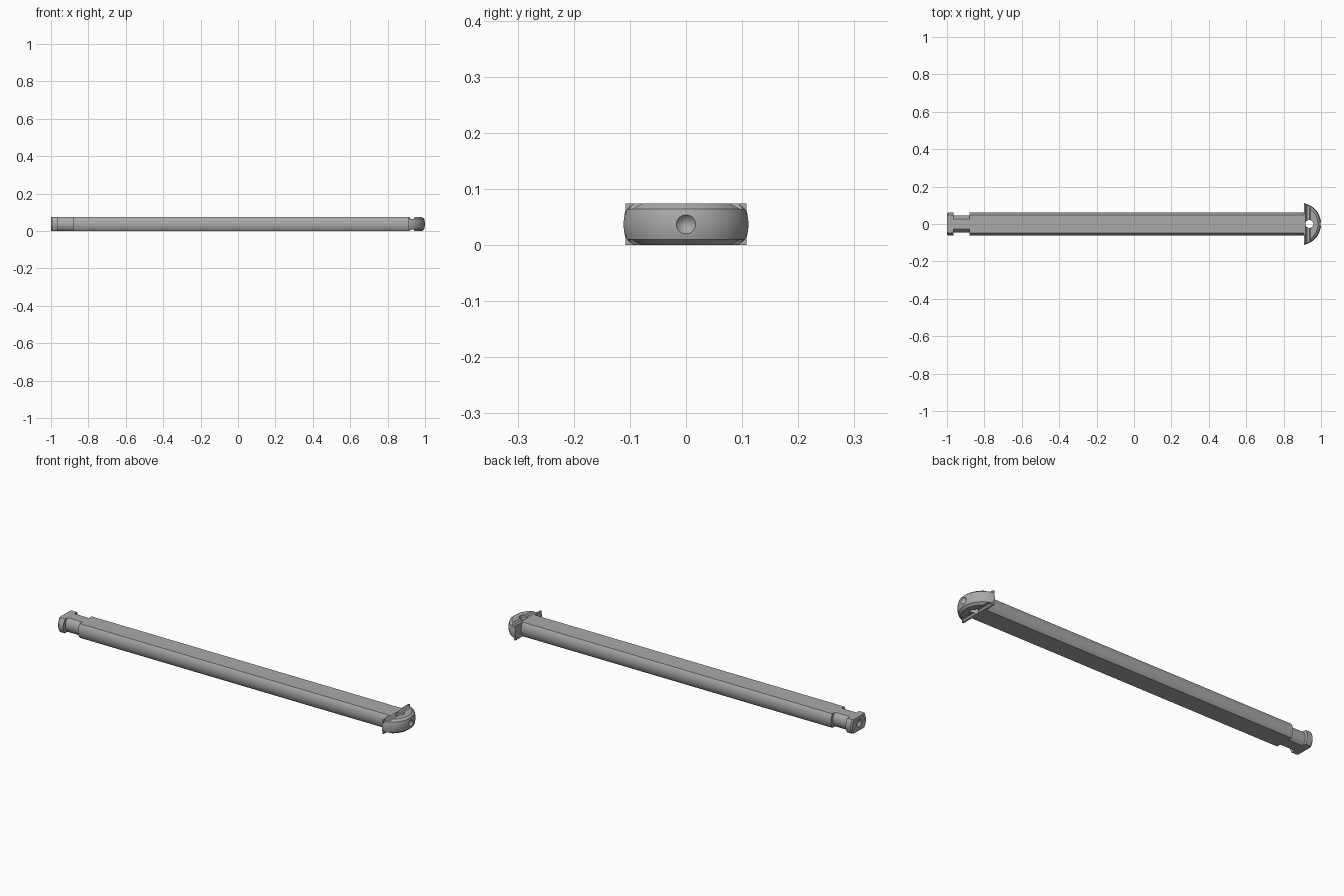
import bpy, bmesh, math
from mathutils import Matrix, Vector

old = bpy.data.objects.get("Cube")
if old:
    bpy.data.objects.remove(old, do_unlink=True)

H = 0.0368            # half thickness of the whole part
MID = H               # height of the long axis
HEAD_X = 0.8865       # centre of the rounded head
HEAD_R = 0.1135

grey = bpy.data.materials.new("steel grey")
grey.use_nodes = True
GREY = (0.4, 0.4, 0.4, 1)
grey.diffuse_color = GREY
grey.node_tree.nodes["Principled BSDF"].inputs["Base Color"].default_value = GREY


def finish(name, bm):
    bmesh.ops.recalc_face_normals(bm, faces=bm.faces)
    mesh = bpy.data.meshes.new(name)
    bm.to_mesh(mesh)
    bm.free()
    mesh.materials.append(grey)
    ob = bpy.data.objects.new(name, mesh)
    bpy.context.collection.objects.link(ob)
    return ob


def loft(name, rings):
    """Bridge closed rings of equal point count and cap both ends."""
    bm = bmesh.new()
    rows = [[bm.verts.new(p) for p in ring] for ring in rings]
    n = len(rows[0])
    for a, b in zip(rows, rows[1:]):
        for i in range(n):
            j = (i + 1) % n
            bm.faces.new((a[i], a[j], b[j], b[i]))
    bm.faces.new(rows[0])
    bm.faces.new(rows[-1])
    return finish(name, bm)


def box(name, lo, hi):
    bm = bmesh.new()
    lo, hi = Vector(lo), Vector(hi)
    bmesh.ops.create_cube(bm, size=1, matrix=Matrix.Translation((lo + hi) / 2) @ Matrix.Diagonal((*(hi - lo), 1)))
    return finish(name, bm)


def cone(name, r1, r2, depth, matrix):
    bm = bmesh.new()
    bmesh.ops.create_cone(bm, cap_ends=True, segments=32, radius1=r1, radius2=r2, depth=depth, matrix=matrix)
    return finish(name, bm)


def cut(ob, cutters, operation='DIFFERENCE'):
    bpy.context.view_layer.objects.active = ob
    for c in cutters:
        c.hide_render = True
        mod = ob.modifiers.new("cut", 'BOOLEAN')
        mod.operation, mod.solver, mod.object = operation, 'EXACT', c
        bpy.ops.object.modifier_apply(modifier=mod.name)
        bpy.data.objects.remove(c, do_unlink=True)


def smooth(ob):
    bpy.ops.object.select_all(action='DESELECT')
    ob.select_set(True)
    bpy.context.view_layer.objects.active = ob
    bpy.ops.object.shade_smooth_by_angle(angle=math.radians(25))


def flat_round(x, r, steps=16):
    """Circle across the long axis with its top and bottom sliced flat."""
    lim = math.asin(H / r)
    side = [-lim + 2 * lim * i / steps for i in range(steps + 1)]
    angles = side + [a + math.pi for a in side]
    return [(x, r * math.cos(a), MID + r * math.sin(a)) for a in angles]


def disc_ring(r, z, n=96):
    return [(HEAD_X + r * math.cos(math.tau * i / n), r * math.sin(math.tau * i / n), z) for i in range(n)]


# Shaft with the narrow neck and end cap
R, NECK = 0.0615, 0.046
shaft = loft("shaft", [flat_round(x, r) for x, r in (
    (-1, 0.056), (-0.994, R), (-0.965, R), (-0.965, NECK),
    (-0.88, NECK), (-0.88, R), (0.912, R))])
to_x = Matrix.Rotation(math.pi / 2, 4, 'Y')
cut(shaft, [cone("end_dimple_cutter", 0.019, 0, 0.024, Matrix.Translation((-0.989, 0, MID)) @ to_x)])
smooth(shaft)

# Rounded head: bulged rim with chamfered edges
profile = [(HEAD_R - 0.016, -H), (HEAD_R - 0.004, -0.027)]
profile += [(HEAD_R - 0.004 * (k / 4) ** 2, 0.027 * k / 4) for k in range(-3, 4)]
profile += [(HEAD_R - 0.004, 0.027), (HEAD_R - 0.016, H)]
head = loft("head", [disc_ring(r, MID + z) for r, z in profile])
cutters = [box("back_cutter", (0.7, -0.2, -0.1), (0.909, 0.2, 0.2))]

# Shallow tapered grooves across the top and bottom
for s in (-1, 1):
    section = ((0.914, 0.004), (0.924, -0.009), (0.938, -0.009), (0.948, 0.004))
    cutters.append(loft("groove_cutter", [[(x, y, MID + s * (H + d)) for x, d in section] for y in (-0.2, 0.2)]))

# Cross hole and conical dimple in the nose
cutters.append(cone("hole_cutter", 0.021, 0.021, 0.2, Matrix.Translation((0.938, 0, MID))))
cutters.append(cone("nose_dimple_cutter", 0, 0.019, 0.024, Matrix.Translation((0.989, 0, MID)) @ to_x))
cut(head, cutters)
smooth(head)

# Square-cornered lip at the back of the head
box("head_lip", (0.9088, -0.108, 0), (0.917, 0.108, 2 * H))
